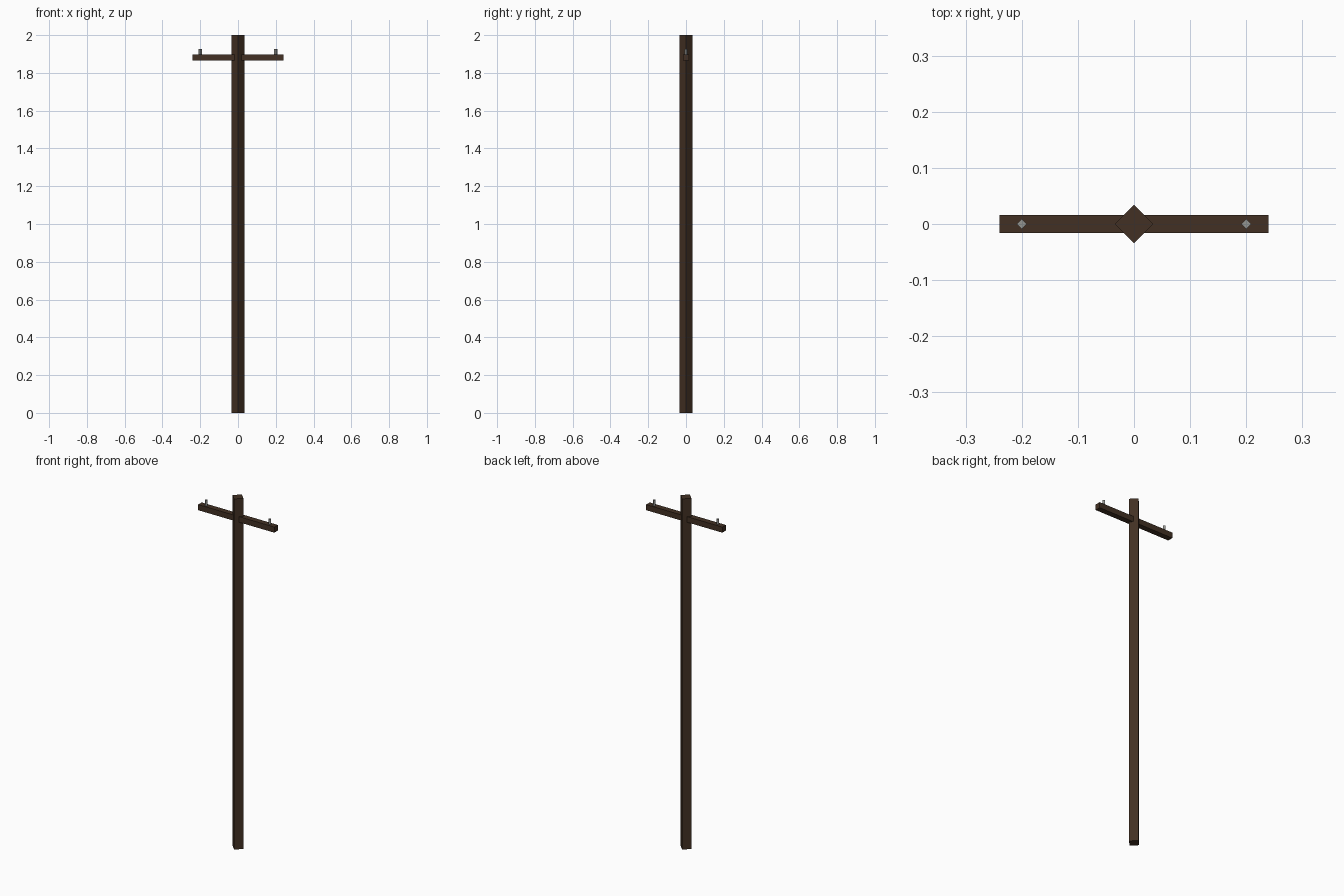
import bpy

if "Cube" in bpy.data.objects:
    bpy.data.objects.remove(bpy.data.objects["Cube"])


def material(name, color):
    mat = bpy.data.materials.new(name)
    mat.diffuse_color = (*color, 1)
    mat.use_nodes = True
    mat.node_tree.nodes["Principled BSDF"].inputs["Base Color"].default_value = mat.diffuse_color
    return mat


wood = material("dark_wood", (0.055, 0.03, 0.017))
ceramic = material("grey_ceramic", (0.3, 0.3, 0.28))


def post(name, x, radius, z0, z1, mat):
    """Upright four-sided post with its corners on the x and y axes."""
    bpy.ops.mesh.primitive_cylinder_add(vertices=4, radius=radius, depth=z1 - z0,
                                        location=(x, 0, (z0 + z1) / 2))
    obj = bpy.context.object
    obj.name = name
    obj.data.materials.append(mat)


# Main pole
post("pole", 0, 0.034, 0, 2, wood)

# Crossarm
bpy.ops.mesh.primitive_cube_add(size=1, location=(0, 0, 1.881))
arm = bpy.context.object
arm.name = "crossarm"
arm.scale = (0.48, 0.032, 0.032)
bpy.ops.object.transform_apply(location=False, rotation=False, scale=True)
arm.data.materials.append(wood)

# Insulators near both ends of the crossarm
for side, x in (("left", -0.2), ("right", 0.2)):
    post("insulator_" + side, x, 0.009, 1.885, 1.927, ceramic)
